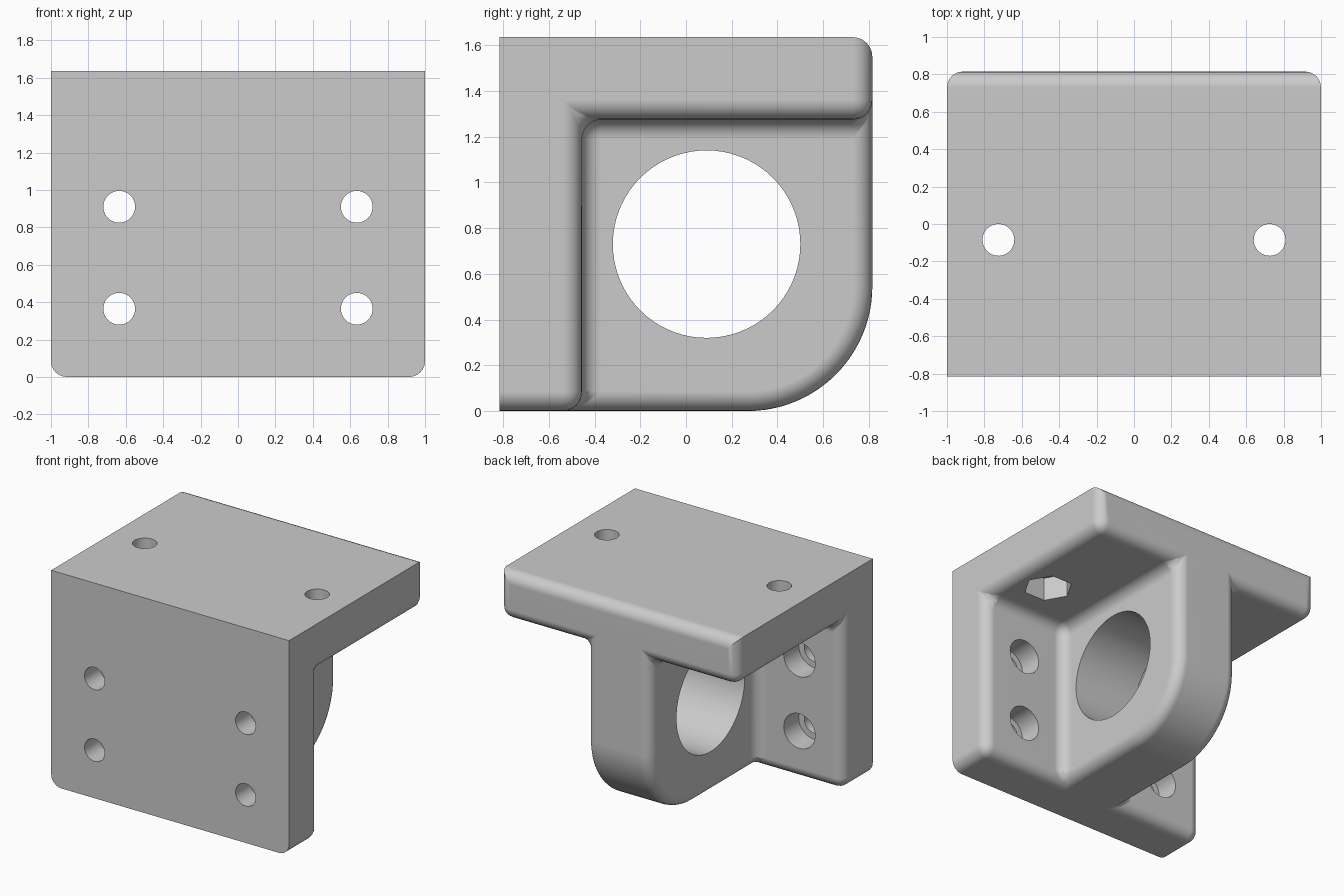
import bpy, bmesh, math
from mathutils import Matrix, Vector

if "Cube" in bpy.data.objects:
    bpy.data.objects.remove(bpy.data.objects["Cube"], do_unlink=True)

# Main dimensions
W, D, H = 1.0, 0.815, 1.635        # half width, half depth, height
PLATE = 0.36                       # plate thickness
RIB = 0.27                         # half width of the central block
CORNER = 0.545                     # large corner radius of the block
FILLET = 0.085
INNER_Y, INNER_Z = -D + PLATE, H - PLATE

grey = bpy.data.materials.new("plain grey")
grey.use_nodes = True
grey.diffuse_color = (0.6, 0.6, 0.6, 1)
grey.node_tree.nodes["Principled BSDF"].inputs["Base Color"].default_value = (0.6, 0.6, 0.6, 1)


def make_object(name, bm):
    bmesh.ops.recalc_face_normals(bm, faces=bm.faces)
    mesh = bpy.data.meshes.new(name)
    bm.to_mesh(mesh)
    bm.free()
    mesh.materials.append(grey)
    obj = bpy.data.objects.new(name, mesh)
    bpy.context.collection.objects.link(obj)
    return obj


def make_bracket():
    """Angled plates with a central block, all edges filleted but the mounting faces."""
    bm = bmesh.new()
    ell = [(-D, 0), (-D, H), (D, H), (D, INNER_Z), (INNER_Y, INNER_Z), (INNER_Y, 0)]
    arc = []
    for i in range(25):
        a = -math.pi / 2 * i / 24
        arc.append((D - CORNER + CORNER * math.cos(a), CORNER + CORNER * math.sin(a)))

    def section(x, points):
        return [bm.verts.new((x, y, z)) for y, z in points]

    outer = {s: section(s * W, ell) for s in (-1, 1)}
    inner = {s: section(s * RIB, ell[3:]) for s in (-1, 1)}
    curve = {s: section(s * RIB, arc) for s in (-1, 1)}
    left, right = outer[1], outer[-1]

    # Mounting faces
    for i in (0, 1):
        bm.faces.new((left[i], left[i + 1], right[i + 1], right[i]))
    # Back and underside, each a plate edge joined to the block
    bm.faces.new((right[2], left[2], left[3], inner[1][0], curve[1][0],
                  curve[-1][0], inner[-1][0], right[3]))
    bm.faces.new((right[0], left[0], left[5], inner[1][2], curve[1][-1],
                  curve[-1][-1], inner[-1][2], right[5]))
    # Sides of the plates and block
    for s in (-1, 1):
        o, n = outer[s], inner[s]
        bm.faces.new(o)
        bm.faces.new((o[3], o[4], n[1], n[0]))
        bm.faces.new((o[4], o[5], n[2], n[1]))
        bm.faces.new([n[1], n[0]] + curve[s] + [n[2]])
    # Rounded corner of the block
    for i in range(24):
        bm.faces.new((curve[1][i], curve[1][i + 1], curve[-1][i + 1], curve[-1][i]))
    bmesh.ops.recalc_face_normals(bm, faces=bm.faces)

    def is_filleted(edge):
        mid = sum((v.co for v in edge.verts), Vector()) / 2
        on_front = mid.y < -D + 0.001
        on_top_side = mid.z > H - 0.001 and mid.y < D - 0.001
        return edge.calc_face_angle() > 0.8 and not on_front and not on_top_side

    bmesh.ops.bevel(bm, geom=[e for e in bm.edges if is_filleted(e)], offset=FILLET,
                    offset_type='OFFSET', segments=6, profile=0.5, affect='EDGES')
    return make_object("bracket", bm)


def cut(target, centre, axis, radius, length, sides=40):
    """Subtract a prism along an axis."""
    bm = bmesh.new()
    bmesh.ops.create_cone(bm, cap_ends=True, segments=sides, radius1=radius,
                          radius2=radius, depth=length)
    turn = {'X': Matrix.Rotation(math.pi / 2, 4, 'Y'),
            'Y': Matrix.Rotation(math.pi / 2, 4, 'X'),
            'Z': Matrix.Rotation(math.pi / 6, 4, 'Z')}[axis]
    bm.transform(Matrix.Translation(centre) @ turn)
    cutter = make_object("hole_cutter", bm)
    cutter.hide_render = True
    mod = target.modifiers.new("hole", 'BOOLEAN')
    mod.operation, mod.solver, mod.object = 'DIFFERENCE', 'EXACT', cutter
    bpy.context.view_layer.objects.active = target
    bpy.ops.object.modifier_apply(modifier=mod.name)
    bpy.data.objects.remove(cutter, do_unlink=True)


bracket = make_bracket()

# Large bore through the block
cut(bracket, (0, 0.09, 0.73), 'X', 0.41, 1.2, 72)

for s in (-1, 1):
    # Counterbored screw holes in the front plate
    for z in (0.365, 0.91):
        cut(bracket, (s * 0.635, -0.6, z), 'Y', 0.085, 1)
        cut(bracket, (s * 0.635, INNER_Y, z), 'Y', 0.132, 0.36)
    # Screw holes with hexagonal nut pockets in the top plate
    cut(bracket, (s * 0.725, -0.085, 1.45), 'Z', 0.085, 1)
    cut(bracket, (s * 0.725, -0.085, INNER_Z), 'Z', 0.175, 0.36, 6)

# Smooth fillets and bores, crisp rims
bpy.ops.object.select_all(action='DESELECT')
bracket.select_set(True)
bpy.context.view_layer.objects.active = bracket
bpy.ops.object.shade_smooth_by_angle(angle=math.radians(30))
weighted = bracket.modifiers.new("even_shading", 'WEIGHTED_NORMAL')
weighted.keep_sharp = True
